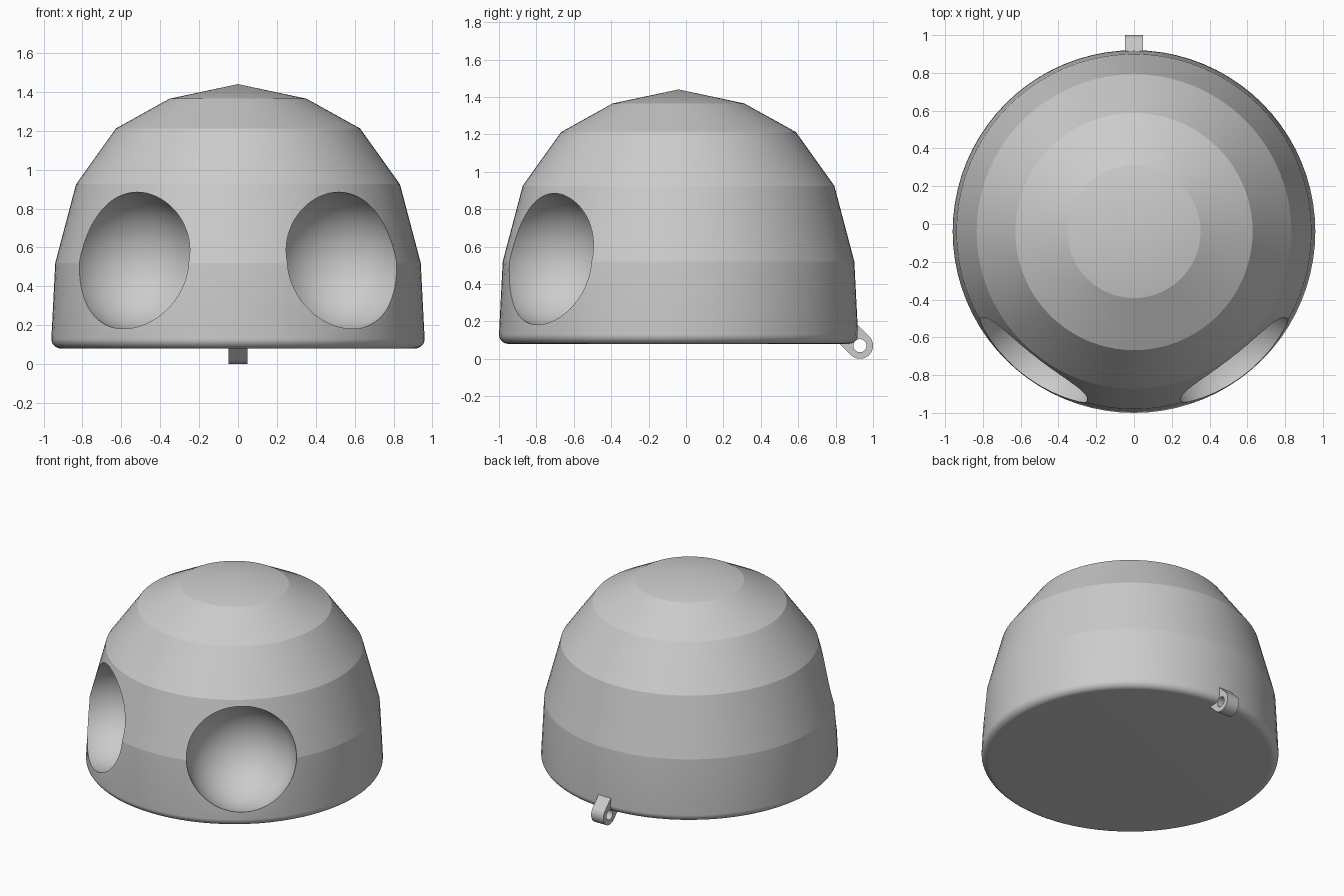
import bpy
import bmesh
from math import sin, cos, pi, radians
from mathutils import Vector, Matrix

default = bpy.data.objects.get("Cube")
if default:
    bpy.data.objects.remove(default, do_unlink=True)

grey = bpy.data.materials.new("plain grey")
grey.use_nodes = True
grey.diffuse_color = (0.6, 0.6, 0.6, 1)
grey.node_tree.nodes["Principled BSDF"].inputs["Base Color"].default_value = (0.6, 0.6, 0.6, 1)

CENTRE_Y = -0.04


def make_object(name, bm, location=(0, 0, 0)):
    bmesh.ops.recalc_face_normals(bm, faces=bm.faces)
    mesh = bpy.data.meshes.new(name)
    bm.to_mesh(mesh)
    bm.free()
    mesh.materials.append(grey)
    obj = bpy.data.objects.new(name, mesh)
    obj.location = location
    bpy.context.collection.objects.link(obj)
    return obj


def activate(obj):
    bpy.ops.object.select_all(action='DESELECT')
    obj.select_set(True)
    bpy.context.view_layer.objects.active = obj


def cut(obj, cutter):
    bpy.context.view_layer.update()
    mod = obj.modifiers.new("cut", 'BOOLEAN')
    mod.operation = 'DIFFERENCE'
    mod.solver = 'EXACT'
    mod.object = cutter
    activate(obj)
    bpy.ops.object.modifier_apply(modifier=mod.name)
    bpy.data.objects.remove(cutter, do_unlink=True)


def smooth(obj, degrees):
    activate(obj)
    bpy.ops.object.shade_smooth_by_angle(angle=radians(degrees))


# Dome: a lathed profile with a rounded lower rim and stepped bands
rim = 0.05
profile = [(0, 0.08)]
for i in range(11):
    a = -pi / 2 + i * pi / 20
    profile.append((0.91 + rim * cos(a), 0.13 + rim * sin(a)))
profile += [(0.94, 0.52), (0.833, 0.925), (0.628, 1.212), (0.352, 1.365), (0, 1.44)]

bm = bmesh.new()
verts = [bm.verts.new((r, 0, z)) for r, z in profile]
edges = [bm.edges.new(pair) for pair in zip(verts, verts[1:])]
bmesh.ops.spin(bm, geom=verts + edges, cent=(0, 0, 0), axis=(0, 0, 1),
               angle=2 * pi, steps=80, use_merge=True)
bmesh.ops.remove_doubles(bm, verts=bm.verts, dist=0.0005)
dome = make_object("dome_body", bm, (0, CENTRE_Y, 0))

# Two round eye sockets scooped from the front
for side in (-1, 1):
    turn = radians(38)
    outward = Vector((side * sin(turn), -cos(turn), 0))
    bm = bmesh.new()
    bmesh.ops.create_uvsphere(bm, u_segments=64, v_segments=40, radius=0.357)
    cutter = make_object("socket_cutter", bm, outward * 0.87 + Vector((0, CENTRE_Y, 0.528)))
    cutter.hide_render = True
    cut(dome, cutter)
smooth(dome, 10.5)

# Rear loop: a rounded tab with a hole, reaching up into the lower rim
loop_y, loop_z, loop_r, half_width = 0.93, 0.07, 0.07, 0.048
outline = []
for i in range(25):
    a = radians(-135) + i * pi / 24
    outline.append(Vector((-half_width, loop_r * cos(a), loop_r * sin(a))))
back = Vector((0, -0.1, 0.1))
outline += [outline[-1] + back, outline[0] + back]

bm = bmesh.new()
face = bm.faces.new([bm.verts.new(p) for p in outline])
ext = bmesh.ops.extrude_face_region(bm, geom=[face])
bmesh.ops.translate(bm, vec=(2 * half_width, 0, 0),
                    verts=[g for g in ext["geom"] if isinstance(g, bmesh.types.BMVert)])
loop = make_object("rear_loop", bm, (0, loop_y, loop_z))

bm = bmesh.new()
bmesh.ops.create_cone(bm, cap_ends=True, segments=32, radius1=0.035, radius2=0.035,
                      depth=0.3, matrix=Matrix.Rotation(pi / 2, 4, 'Y'))
hole = make_object("loop_hole_cutter", bm, (0, loop_y, loop_z))
hole.hide_render = True
cut(loop, hole)
smooth(loop, 30)
